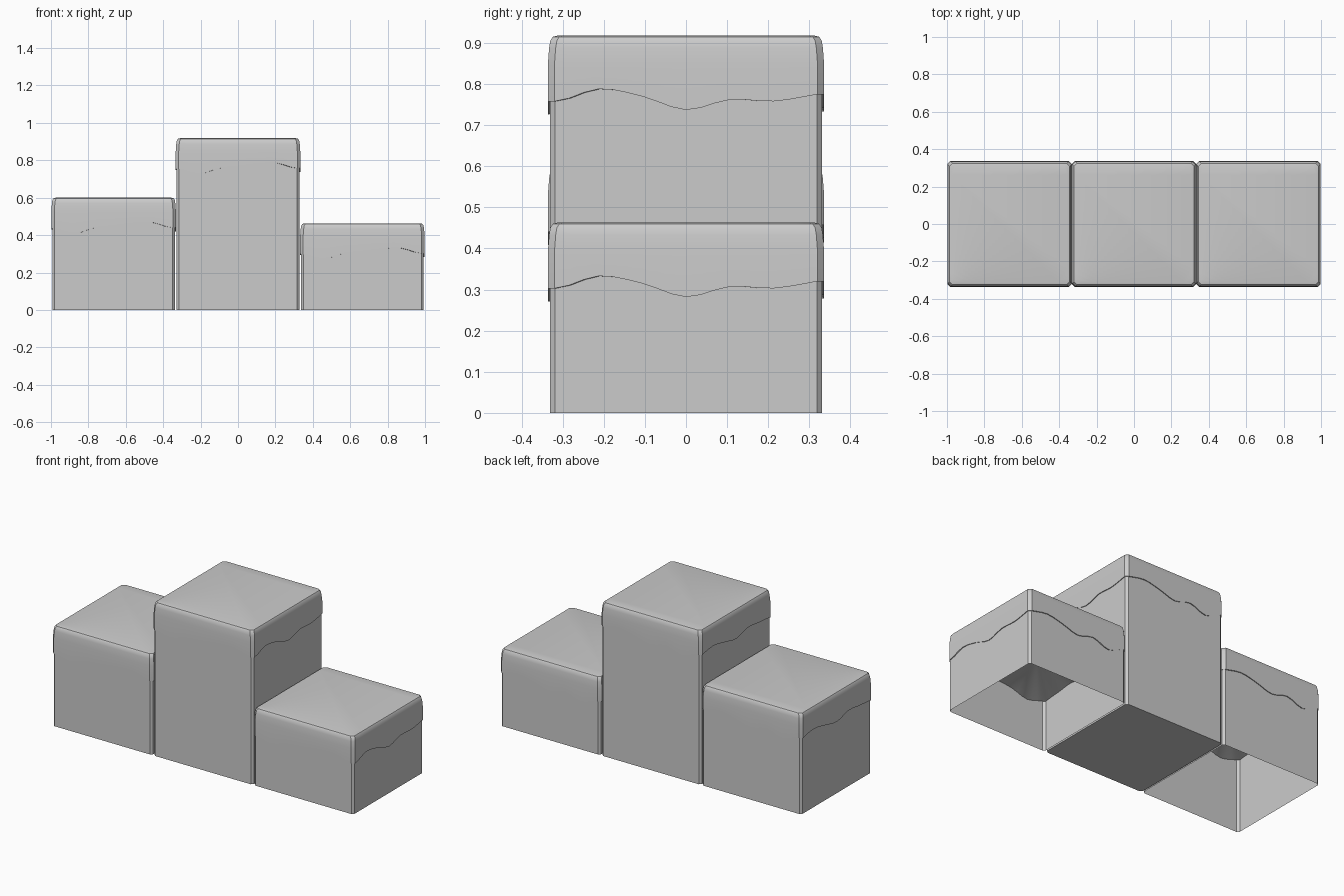
import bpy, bmesh, math

if "Cube" in bpy.data.objects:
    bpy.data.objects.remove(bpy.data.objects["Cube"])

# Depth of the wavy cap edge below the top, six samples per side,
# counter-clockwise: front, right, back, left
WAVE = [.165, .192, .162, .15, .136, .133,
        .160, .130, .148, .181, .156, .160,
        .143, .124, .145, .175, .150, .185,
        .145, .130, .150, .170, .145, .155]
STEPS = 3


def wave(u):
    """Smooth closed interpolation of the edge depths."""
    i, t = int(u), u - int(u)
    a, b, c, d = (WAVE[(i + k) % 24] for k in (-1, 0, 1, 2))
    return b + .5 * t * (c - a + t * (2*a - 5*b + 4*c - d + t * (3*(b - c) + d - a)))


def outline(hx, hy, r, n):
    """Square with cut corners, n segments per side, from front left."""
    pts = []
    for side in range(4):
        for k in range(n + 1):
            s = -1 + 2 * k / n
            ax, ay = s * (hx - r), s * (hy - r)
            pts.append([(ax, -hy), (hx, ay), (-ax, hy), (-hx, -ay)][side])
    return pts


def loft(name, x, rings, top=False, bottom=False, fan=None):
    """Skin rings listed from the top downwards."""
    bm = bmesh.new()
    loops = [[bm.verts.new(p) for p in ring] for ring in rings]
    n = len(loops[0])
    for a, b in zip(loops, loops[1:]):
        for i in range(n):
            j = (i + 1) % n
            bm.faces.new((a[i], b[i], b[j], a[j]))
    if top:
        bm.faces.new(loops[0])
    if bottom:
        bm.faces.new(loops[-1][::-1])
    if fan is not None:
        c = bm.verts.new((0, 0, fan))
        for i in range(n):
            bm.faces.new((loops[-1][(i + 1) % n], loops[-1][i], c))
    me = bpy.data.meshes.new(name)
    bm.to_mesh(me)
    bm.free()
    ob = bpy.data.objects.new(name, me)
    ob.location.x = x
    bpy.context.collection.objects.link(ob)
    bpy.ops.object.select_all(action='DESELECT')
    ob.select_set(True)
    bpy.context.view_layer.objects.active = ob
    bpy.ops.object.shade_smooth_by_angle(angle=math.radians(35))


def block(name, x, height, closed):
    # Thin-walled body, closed underneath only on the middle block
    base = outline(.328, .331, .012, 1)
    loft(name + "_body", x, [[(px, py, z) for px, py in base] for z in (height - .08, 0)],
         bottom=closed)

    # Overhanging cap with soft top edge and wavy lower edge
    n = 6 * STEPS
    rings = []
    for inset, drop in ((.024, 0), (.012, .003), (.006, .012), (.003, .03), (0, .07)):
        rings.append([(px, py, height - drop)
                      for px, py in outline(.333 - inset, .336 - inset, .016, n)])
    rim = outline(.333, .336, .016, n)
    rings.append([(px, py, height - wave(6 * (i // (n + 1)) + (i % (n + 1)) / STEPS))
                  for i, (px, py) in enumerate(rim)])
    loft(name + "_cap", x, rings, top=True, fan=height - .15)


block("left_block", -.665, .60, False)
block("middle_block", 0, .918, True)
block("right_block", .665, .463, False)
